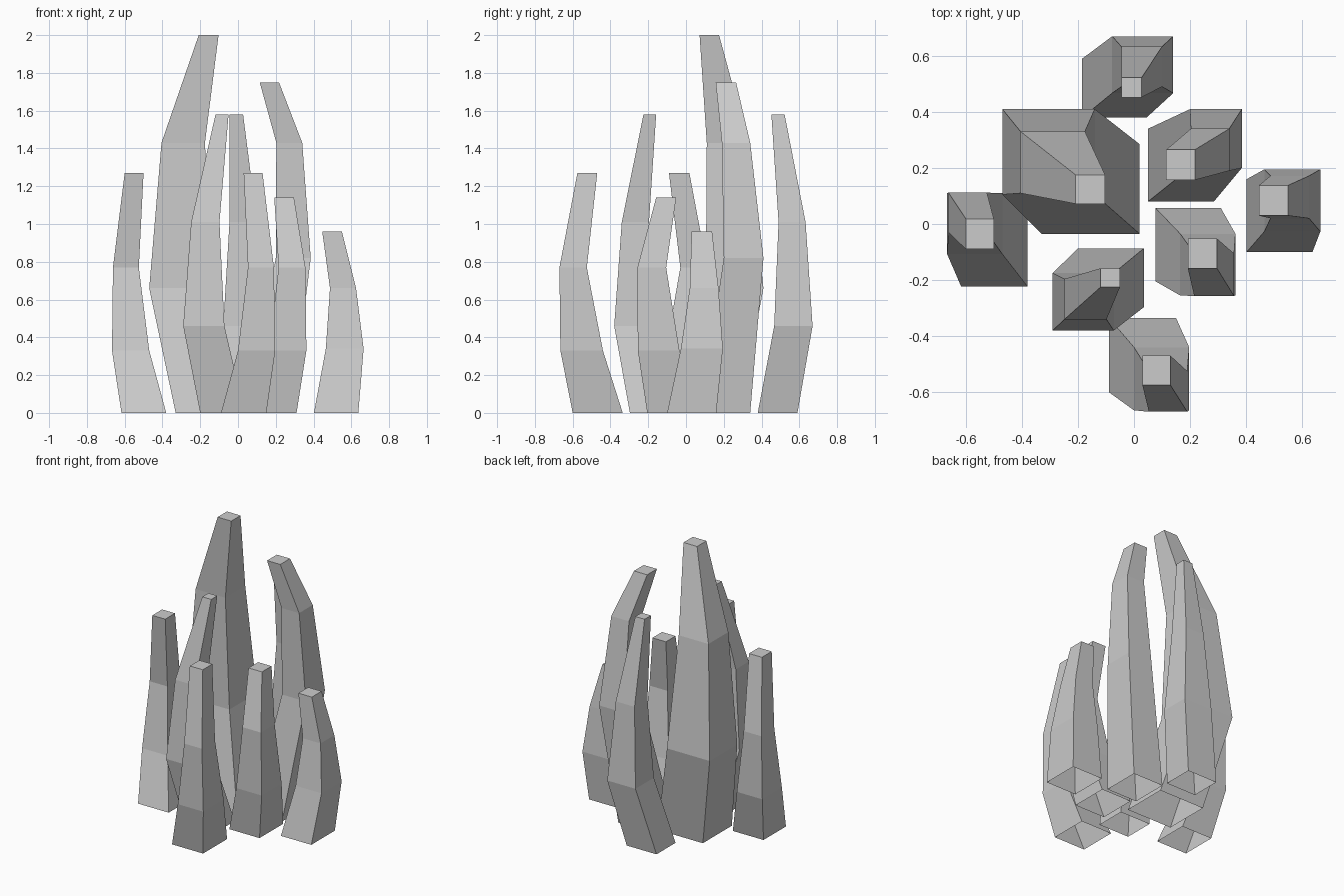
import bpy, bmesh


def spire(name, heights, sections):
    """Loft axis-aligned rectangles (x0, x1, y0, y1) into a capped, open-bottomed spire."""
    bm = bmesh.new()
    rings = []
    for z, (x0, x1, y0, y1) in zip(heights, sections):
        rings.append([bm.verts.new((x, y, z)) for x, y in
                      ((x0, y0), (x1, y0), (x1, y1), (x0, y1))])
    for low, high in zip(rings, rings[1:]):
        for i in range(4):
            j = (i + 1) % 4
            bm.faces.new((low[i], low[j], high[j], high[i]))
    bm.faces.new(rings[-1])
    mesh = bpy.data.meshes.new(name)
    bm.to_mesh(mesh)
    bm.free()
    obj = bpy.data.objects.new(name, mesh)
    bpy.context.collection.objects.link(obj)


# Tall pair at the middle and back
spire("tallest_spire", (0, .66, 1.43, 2),
      ((-.33, .02, -.035, .285), (-.47, -.14, .105, .41),
       (-.405, -.175, .11, .33), (-.208, -.103, .072, .175)))
spire("second_spire", (0, .82, 1.43, 1.75),
      ((.05, .285, .08, .34), (.2, .385, .2, .41),
       (.203, .34, .19, .34), (.115, .217, .157, .265)))

# Slender pair
spire("back_spire", (0, .46, 1.01, 1.58),
      ((-.185, .045, .38, .59), (-.078, .14, .467, .67),
       (-.045, .1, .49, .633), (-.045, .027, .452, .522)))
spire("front_left_spire", (0, .46, 1.01, 1.58),
      ((-.2, .035, -.297, -.087), (-.29, -.072, -.38, -.175),
       (-.248, -.098, -.34, -.196), (-.119, -.05, -.225, -.158)))

# Short outer spires
spire("left_spire", (0, .33, .77, 1.27),
      ((-.617, -.38, -.223, .025), (-.667, -.47, -.107, .11),
       (-.662, -.525, -.03, .112), (-.6, -.5, -.09, .018)))
spire("front_spire", (0, .33, .77, 1.27),
      ((-.09, .15, -.6, -.335), (0, .197, -.665, -.44),
       (.053, .19, -.67, -.525), (.03, .13, -.575, -.47)))
spire("front_right_spire", (0, .33, .77, 1.14),
      ((.077, .31, -.205, .057), (.165, .362, -.255, -.035),
       (.215, .357, -.257, -.105), (.192, .296, -.158, -.052)))
spire("right_spire", (0, .34, .66, .96),
      ((.402, .637, -.1, .16), (.465, .665, -.027, .195),
       (.487, .625, .02, .172), (.446, .55, .03, .138)))
